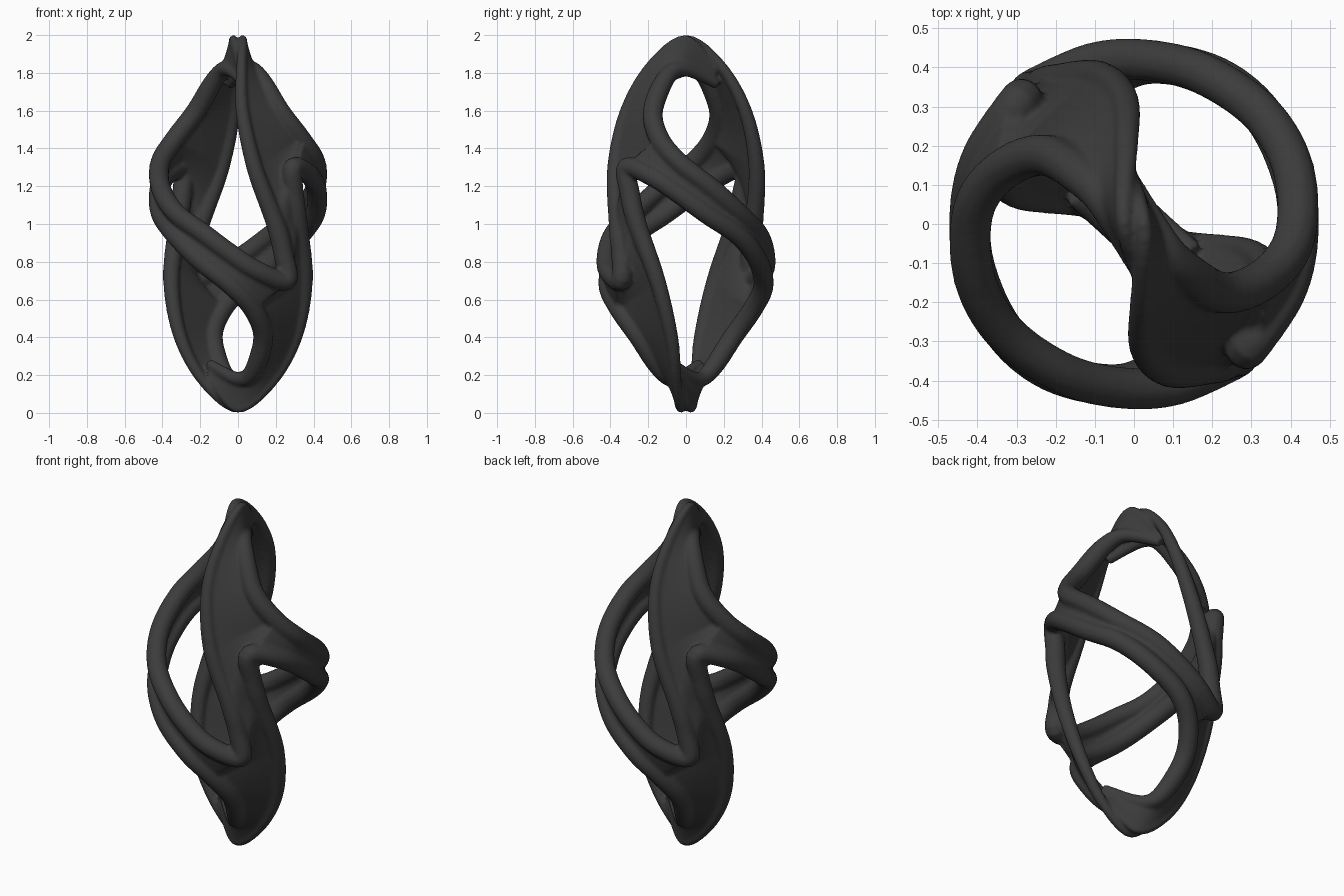
import bpy, bmesh
from math import radians
from mathutils import Vector, Matrix

if "Cube" in bpy.data.objects:
    bpy.data.objects.remove(bpy.data.objects["Cube"])

# Two-fold symmetries of the sculpture: half turn on the upright axis, half turns on both diagonals
MID = Matrix.Translation((0, 0, 1))
def about_middle(rows):
    return MID @ Matrix(rows).to_4x4() @ MID.inverted()
HALF_TURN = about_middle(((-1, 0, 0), (0, -1, 0), (0, 0, 1)))
DIAGONAL = about_middle(((0, -1, 0), (-1, 0, 0), (0, 0, -1)))
SYMMETRY = [Matrix.Identity(4), HALF_TURN, DIAGONAL, DIAGONAL @ HALF_TURN]
# The whole set of parts faces slightly off the diagonal
FACING = Matrix.Rotation(radians(-5), 4, "Z")

# Path of one strand: crown, outward sweep, side band, sharp fold, back up to the other crown
PATH = [Vector(p) for p in (
    (-.06, .16, 1.74), (.05, 0, 1.82), (.12, -.09, 1.78), (.235, -.155, 1.60),
    (.345, -.11, 1.45), (.412, 0, 1.325), (.395, .17, 1.19), (.305, .305, 1.06),
    (.15, .395, .95), (0, .42, .84), (-.14, .40, .75), (-.285, .32, .70),
    (-.27, .32, .84), (-.23, .34, 1.0), (-.12, .365, 1.3), (-.05, .31, 1.6),
    (-.035, .18, 1.84), (-.025, 0, 1.98), (.03, -.15, 1.83))]
LAST = len(PATH) - 1

def strand(s):
    """Smooth point on the strand at path position s."""
    i = max(0, min(int(s), LAST - 1))
    t = s - i
    a, b, c, d = (PATH[max(0, min(j, LAST))] for j in range(i - 1, i + 3))
    return b + (c - a) * t / 2 + (a * 2 - b * 5 + c * 4 - d) * t**2 / 2 \
        + (b * 3 - a - c * 3 + d) * t**3 / 2

def turned(s):
    return HALF_TURN @ strand(s)

def hook(s):
    return DIAGONAL @ turned(s)

def add_part(name, data):
    ob = bpy.data.objects.new(name, data)
    bpy.context.collection.objects.link(ob)
    return ob

def make_strand():
    curve = bpy.data.curves.new("strand", "CURVE")
    curve.dimensions = "3D"
    curve.bevel_depth = 0.054
    curve.bevel_resolution = 4
    curve.use_fill_caps = True
    count = LAST * 6 + 1
    spline = curve.splines.new("POLY")
    spline.points.add(count - 1)
    for i, p in enumerate(spline.points):
        s = i / 6
        p.co = (*strand(s), 1)
        # slim at both crowns, slender on the long rise
        p.radius = min(1, 0.5 + 0.2 * s, 0.25 + 0.14 * (LAST - s))
    return add_part("strand", curve)

def make_sheet(name, rows, thickness, across=8):
    bm = bmesh.new()
    grid = [[bm.verts.new(a.lerp(b, j / across)) for j in range(across + 1)] for a, b in rows]
    for r, q in zip(grid, grid[1:]):
        for j in range(across):
            bm.faces.new((r[j], r[j + 1], q[j + 1], q[j]))
    mesh = bpy.data.meshes.new(name)
    bm.to_mesh(mesh)
    bm.free()
    ob = add_part(name, mesh)
    solid = ob.modifiers.new("thickness", "SOLIDIFY")
    solid.thickness = thickness
    solid.offset = 0
    return ob

# Broad blade from the crown down to the middle of the spine
def blade_row(u):
    if u <= 4:
        return strand(u), turned(LAST - u)
    if u <= 5:
        return strand(4).lerp(hook(11), u - 4), turned(LAST - u)
    return hook(6 + u), turned(LAST - u)

# Narrow web in the groove between paired strands
def groove_row(u):
    return strand(4 + u), hook(11 - 2 * u if u <= 1 else 10 - u)

# Small web filling the inside of the sharp fold
def fold_row(u):
    return strand(11 - u), strand(11 + u)

parts = [make_strand(),
         make_sheet("blade", [blade_row(i / 6) for i in range(37)], 0.04),
         make_sheet("groove_web", [groove_row(i / 6) for i in range(19)], 0.05),
         make_sheet("fold_web", [fold_row(i / 10) for i in range(1, 8)], 0.05)]

# Repeat the parts by symmetry and fuse them into one body
bpy.context.view_layer.update()
graph = bpy.context.evaluated_depsgraph_get()
bm = bmesh.new()
for part in parts:
    mesh = bpy.data.meshes.new_from_object(part.evaluated_get(graph))
    for matrix in SYMMETRY:
        copy = mesh.copy()
        copy.transform(FACING @ matrix)
        bm.from_mesh(copy)
        bpy.data.meshes.remove(copy)
    bpy.data.meshes.remove(mesh)
for part in parts:
    bpy.data.objects.remove(part)
body_mesh = bpy.data.meshes.new("twisted_body")
bm.to_mesh(body_mesh)
bm.free()
body = add_part("twisted_body", body_mesh)

# Charcoal finish
charcoal = bpy.data.materials.new("charcoal")
charcoal.use_nodes = True
colour = (0.045, 0.045, 0.045, 1)
charcoal.diffuse_color = colour
charcoal.node_tree.nodes["Principled BSDF"].inputs["Base Color"].default_value = colour
body_mesh.materials.clear()
body_mesh.materials.append(charcoal)
for face in body_mesh.polygons:
    face.material_index = 0

# Blend the joints
fuse = body.modifiers.new("fuse", "REMESH")
fuse.mode = "VOXEL"
fuse.voxel_size = 0.009
fuse.use_smooth_shade = True
soften = body.modifiers.new("soften", "SMOOTH")
soften.factor = 0.5
soften.iterations = 5
